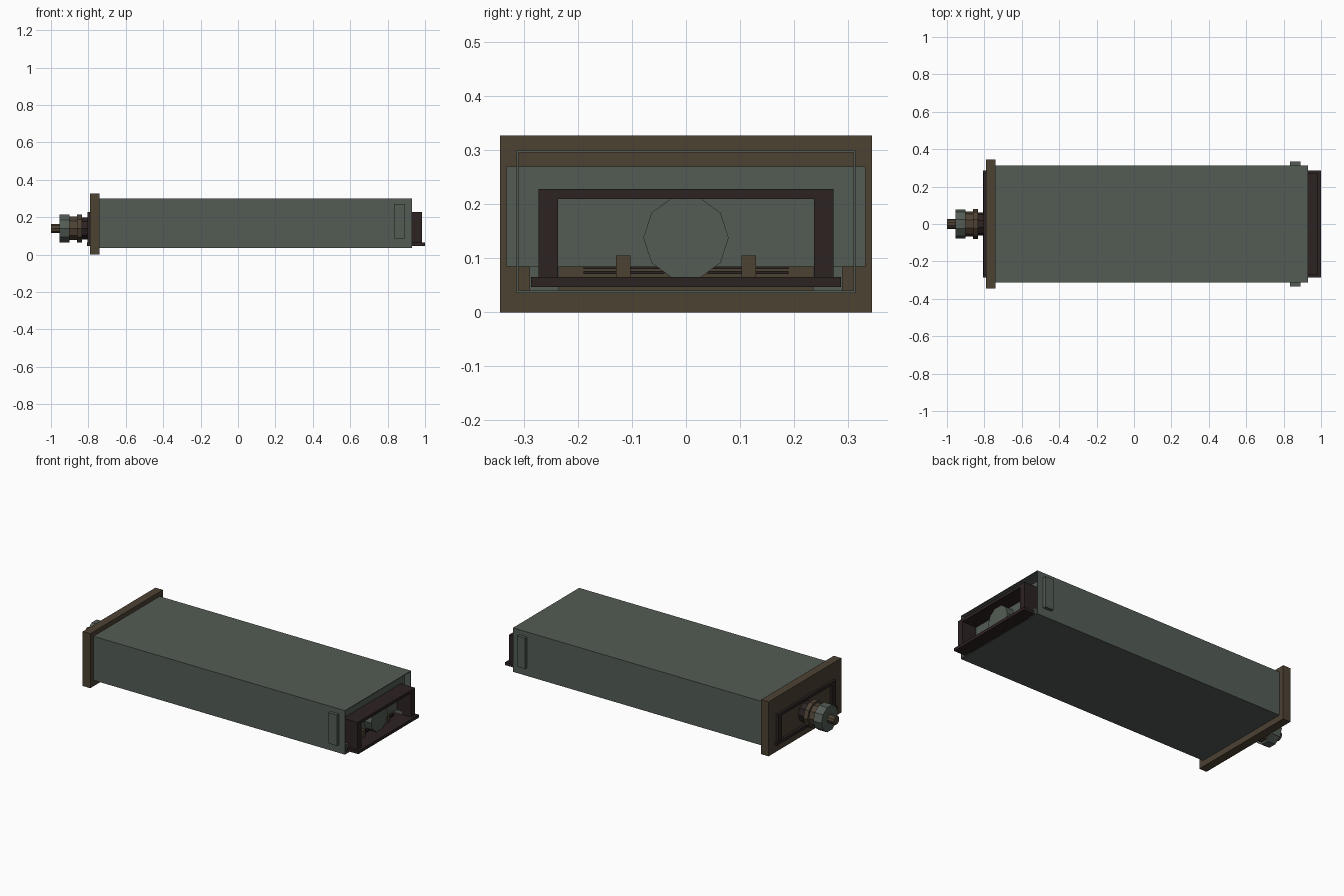
import bpy, bmesh, math
from mathutils import Matrix

if "Cube" in bpy.data.objects:
    bpy.data.objects.remove(bpy.data.objects["Cube"])


def mat(name, c):
    m = bpy.data.materials.new(name)
    m.diffuse_color = (*c, 1)
    m.use_nodes = True
    m.node_tree.nodes["Principled BSDF"].inputs["Base Color"].default_value = m.diffuse_color
    return m


TEAL = mat("grey green metal", (0.088, 0.107, 0.090))
BROWN = mat("bronze brown", (0.074, 0.054, 0.034))
DARK = mat("dark maroon", (0.026, 0.016, 0.016))


def finish(name, bm, m):
    bmesh.ops.recalc_face_normals(bm, faces=bm.faces)
    me = bpy.data.meshes.new(name)
    bm.to_mesh(me)
    bm.free()
    me.materials.append(m)
    ob = bpy.data.objects.new(name, me)
    bpy.context.collection.objects.link(ob)
    return ob


def box(name, x, y, z, m):
    bm = bmesh.new()
    bmesh.ops.create_cube(bm, size=1)
    for v in bm.verts:
        v.co = [r[0] if c < 0 else r[1] for c, r in zip(v.co, (x, y, z))]
    return finish(name, bm, m)


def tube(name, x, outer, inner, m):
    """Rectangular tube along x; outer and inner are (half width, z low, z high)."""
    bm = bmesh.new()
    rings = []
    for px in x:
        for w, lo, hi in (outer, inner):
            rings.append([bm.verts.new((px, a, b)) for a, b in
                          ((-w, lo), (w, lo), (w, hi), (-w, hi))])
    for a, b in ((0, 1), (0, 2), (1, 3), (2, 3)):
        for i in range(4):
            j = (i + 1) % 4
            bm.faces.new((rings[a][i], rings[a][j], rings[b][j], rings[b][i]))
    return finish(name, bm, m)


def drum(name, x, r, z, m, sides=10):
    bm = bmesh.new()
    bmesh.ops.create_cone(bm, cap_ends=True, segments=sides, radius1=r,
                          radius2=r, depth=x[1] - x[0])
    bm.transform(Matrix.Translation(((x[0] + x[1]) / 2, 0, z)) @
                 Matrix.Rotation(math.pi / 2, 4, 'Y'))
    return finish(name, bm, m)


# Outer sleeve and front plate
tube("sleeve", (-0.74, 0.93), (0.314, 0.036, 0.30), (0.310, 0.040, 0.296), TEAL)
box("front_plate", (-0.79, -0.74), (-0.345, 0.345), (0, 0.327), BROWN)

# Dark inner frame running through the sleeve, with sill lips at both ends
tube("inner_frame", (-0.805, 0.985), (0.273, 0.047, 0.228), (0.237, 0.065, 0.21), DARK)
box("rear_sill", (0.92, 1.0), (-0.287, 0.287), (0.047, 0.065), DARK)
box("front_sill", (-0.807, -0.78), (-0.287, 0.287), (0.047, 0.065), DARK)

# Cross bar whose ends show as latches on the sleeve sides
box("latch_bar", (0.835, 0.89), (-0.333, 0.333), (0.085, 0.27), TEAL)

# Bottom runners, small posts and rods inside the frame
for s, side in ((-1, "left"), (1, "right")):
    box(side + "_runner", (0.80, 0.925), sorted((s * 0.235, s * 0.29)), (0.037, 0.085), TEAL)
    box(side + "_post", (0.89, 0.92), sorted((s * 0.103, s * 0.13)), (0.065, 0.105), BROWN)
    for z in (0.071, 0.080):
        box(side + "_rod", (0.895, 0.905), sorted((s * 0.04, s * 0.19)), (z, z + 0.005), DARK)

# Round core seen through the rear opening
drum("core", (0.80, 0.94), 0.079, 0.138, TEAL)

# Knob stack on the front plate
for name, x, r, m in (
        ("knob_base", (-0.835, -0.78), 0.062, DARK),
        ("knob_collar", (-0.862, -0.835), 0.079, BROWN),
        ("knob_neck", (-0.90, -0.862), 0.066, BROWN),
        ("knob_grip", (-0.955, -0.90), 0.078, TEAL),
        ("knob_tip", (-1.0, -0.955), 0.026, BROWN)):
    drum(name, x, r, 0.14, m)
